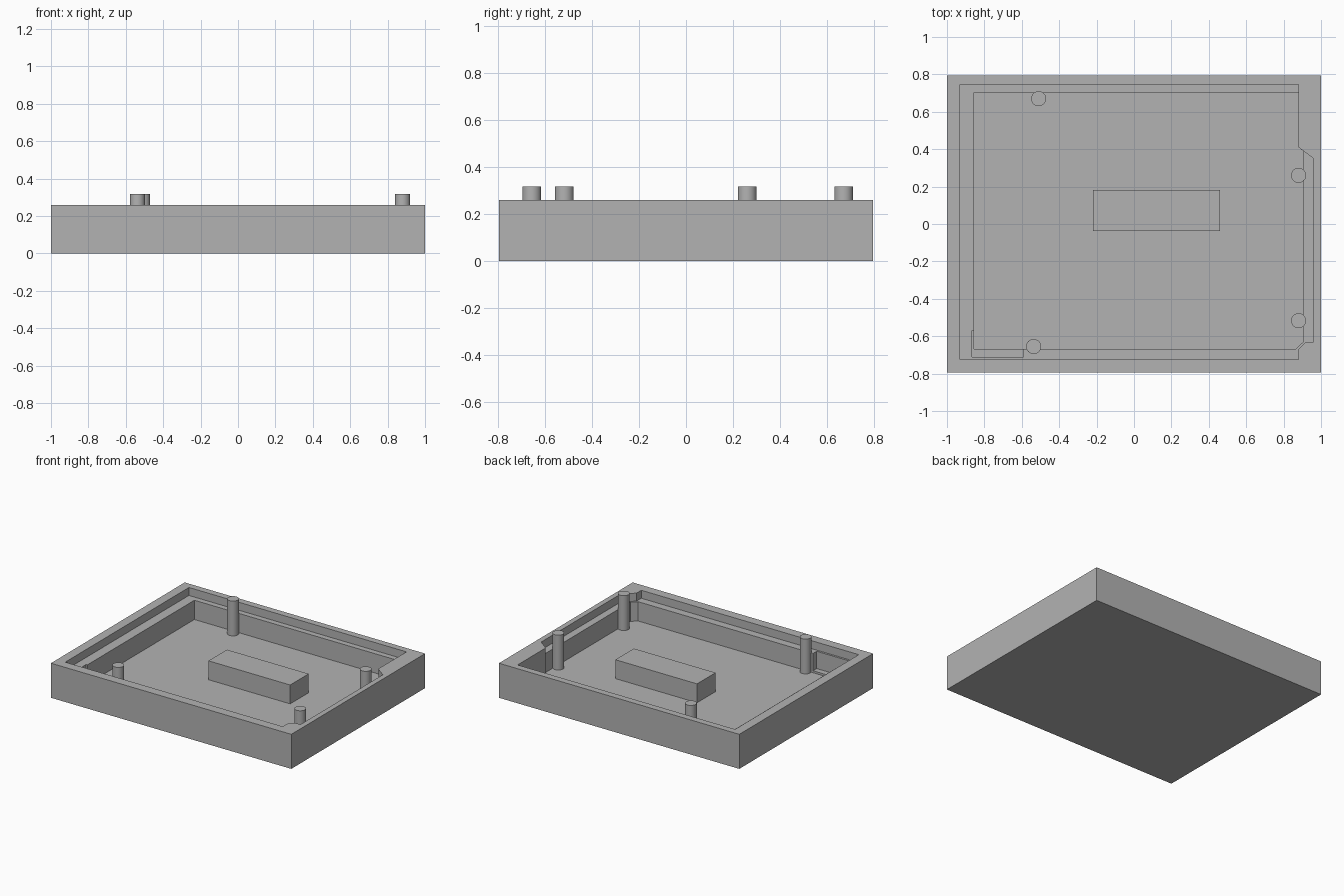
import bpy
import bmesh

cube = bpy.data.objects.get("Cube")
if cube:
    bpy.data.objects.remove(cube, do_unlink=True)

# One plain grey plastic for every part
grey = bpy.data.materials.new("grey plastic")
grey.use_nodes = True
colour = (0.45, 0.45, 0.45, 1)
grey.diffuse_color = colour
grey.node_tree.nodes["Principled BSDF"].inputs["Base Color"].default_value = colour

FLOOR, LEDGE, RIM, PIN_TOP = 0.055, 0.2, 0.26, 0.317


def prism(name, outline, bottom, top):
    """Extrude a counter-clockwise outline straight up."""
    bm = bmesh.new()
    face = bm.faces.new([bm.verts.new((x, y, bottom)) for x, y in outline])
    grown = bmesh.ops.extrude_face_region(bm, geom=[face])["geom"]
    verts = [v for v in grown if isinstance(v, bmesh.types.BMVert)]
    bmesh.ops.translate(bm, verts=verts, vec=(0, 0, top - bottom))
    bmesh.ops.recalc_face_normals(bm, faces=bm.faces)
    mesh = bpy.data.meshes.new(name)
    bm.to_mesh(mesh)
    bm.free()
    mesh.materials.append(grey)
    obj = bpy.data.objects.new(name, mesh)
    bpy.context.collection.objects.link(obj)
    return obj


def rect(x0, x1, y0, y1):
    return [(x0, y0), (x1, y0), (x1, y1), (x0, y1)]


def carve(target, name, outline, bottom):
    """Cut a pocket from the rim down to the given height."""
    cutter = prism(name, outline, bottom, RIM + 0.1)
    cutter.hide_render = True
    mod = target.modifiers.new(name, 'BOOLEAN')
    mod.operation = 'DIFFERENCE'
    mod.solver = 'EXACT'
    mod.object = cutter
    bpy.context.view_layer.objects.active = target
    bpy.ops.object.modifier_apply(modifier=name)
    bpy.data.objects.remove(cutter, do_unlink=True)


# Tray with a stepped lip, the main cavity and a deep corner notch
tray = prism("tray", rect(-1, 1, -0.795, 0.795), 0, RIM)
lip = [(-0.93, -0.725), (0.88, -0.725), (0.88, -0.67), (0.92, -0.63),
       (0.96, -0.63), (0.96, 0.35), (0.88, 0.41), (0.88, 0.745), (-0.93, 0.745)]
cavity = [(-0.855, -0.667), (0.865, -0.667), (0.905, -0.63), (0.905, 0.39),
          (0.88, 0.41), (0.88, 0.703), (-0.855, 0.703)]
carve(tray, "lip_cutter", lip, LEDGE)
carve(tray, "cavity_cutter", cavity, FLOOR)
carve(tray, "notch_cutter", rect(-0.865, -0.59, -0.71, -0.57), FLOOR + 0.015)

# Raised block on the floor
prism("centre_block", rect(-0.22, 0.46, -0.037, 0.183), FLOOR - 0.01, 0.197)

# Four round mounting pins
pins = {"back_right_pin": (-0.51, 0.67), "back_left_pin": (0.88, 0.26),
        "front_left_pin": (0.88, -0.517), "front_right_pin": (-0.537, -0.655)}
base = FLOOR - 0.01
for name, (x, y) in pins.items():
    bpy.ops.mesh.primitive_cylinder_add(vertices=40, radius=0.04, depth=PIN_TOP - base,
                                        location=(x, y, (PIN_TOP + base) / 2))
    pin = bpy.context.object
    pin.name = name
    pin.data.materials.append(grey)
    bpy.ops.object.shade_smooth_by_angle()
